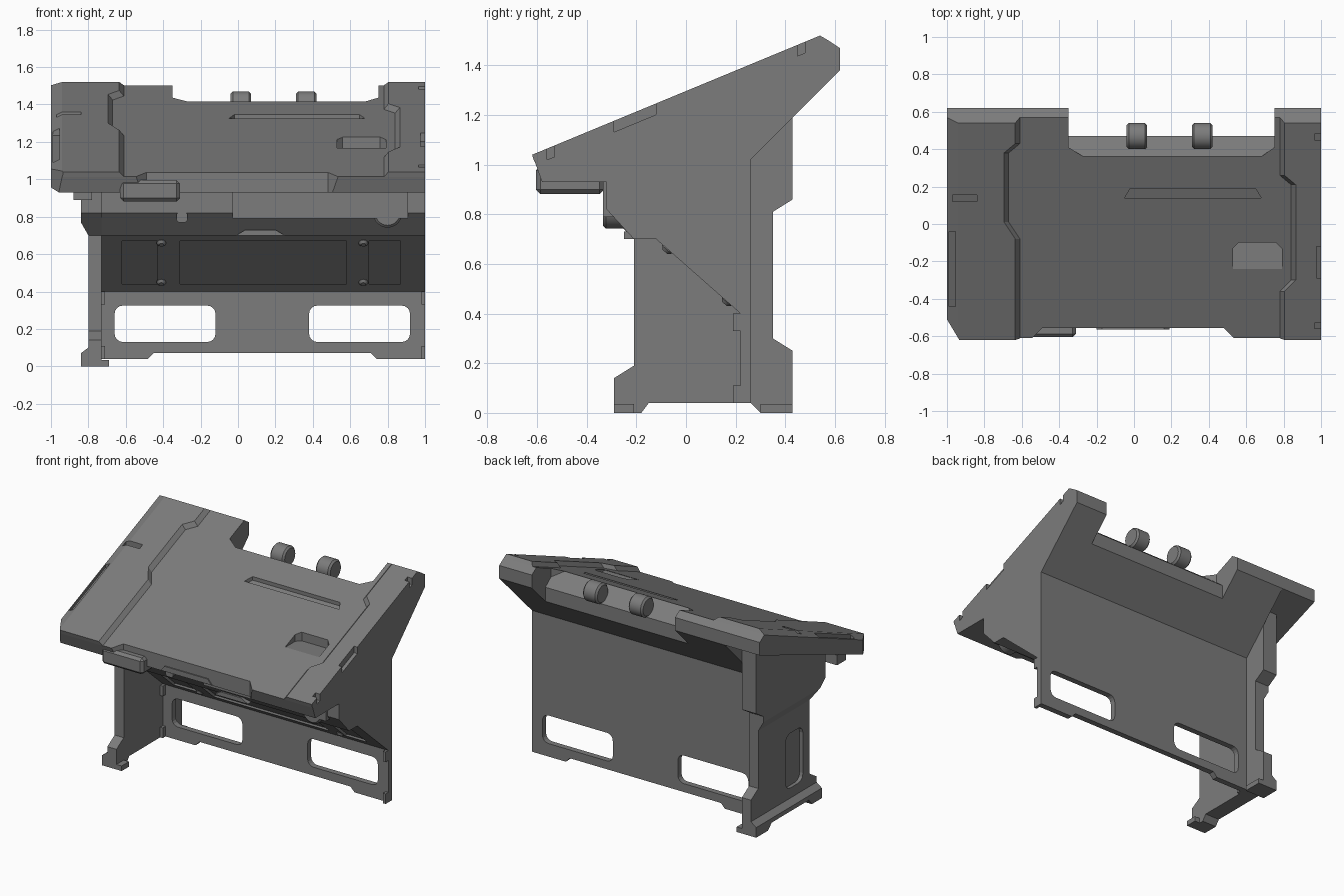
import bpy, bmesh, math
from mathutils import Vector, Matrix

cube = bpy.data.objects.get("Cube")
if cube:
    bpy.data.objects.remove(cube)

grey = bpy.data.materials.new("panel_grey")
grey.use_nodes = True
grey.diffuse_color = (0.2, 0.2, 0.2, 1)
grey.node_tree.nodes["Principled BSDF"].inputs["Base Color"].default_value = (0.2, 0.2, 0.2, 1)


def finish(name, bm):
    bmesh.ops.recalc_face_normals(bm, faces=bm.faces)
    mesh = bpy.data.meshes.new(name)
    bm.to_mesh(mesh)
    bm.free()
    mesh.materials.append(grey)
    ob = bpy.data.objects.new(name, mesh)
    bpy.context.collection.objects.link(ob)
    return ob


def loft(name, ring_a, ring_b):
    """Closed solid between two rings with equal point counts."""
    bm = bmesh.new()
    a = [bm.verts.new(p) for p in ring_a]
    b = [bm.verts.new(p) for p in ring_b]
    bm.faces.new(a)
    bm.faces.new(b)
    for i in range(len(a)):
        j = (i + 1) % len(a)
        bm.faces.new((a[i], a[j], b[j], b[i]))
    return finish(name, bm)


def side_prism(name, pts, x0, x1, pts_far=None):
    return loft(name, [(x0, y, z) for y, z in pts], [(x1, y, z) for y, z in pts_far or pts])


def plan_prism(name, pts, low, high, pts_top=None):
    return loft(name, [(x, y, low(y)) for x, y in pts],
                [(x, y, high(y)) for x, y in pts_top or pts])


def front_prism(name, pts, y0, y1):
    return loft(name, [(x, y0, z) for x, z in pts], [(x, y1, z) for x, z in pts])


def box(name, x, y, z, bevel=0, axis=None, segments=1):
    bm = bmesh.new()
    bmesh.ops.create_cube(bm, size=1)
    for v in bm.verts:
        v.co = [r[0] + (c + 0.5) * (r[1] - r[0]) for c, r in zip(v.co, (x, y, z))]
    if bevel:
        edges = [e for e in bm.edges if axis is None
                 or abs((e.verts[0].co - e.verts[1].co).normalized()[axis]) > 0.9]
        bmesh.ops.bevel(bm, geom=edges, offset=bevel, segments=segments, affect='EDGES', profile=0.5)
    return finish(name, bm)


def drum(name, centre, radius, length, axis):
    bm = bmesh.new()
    bmesh.ops.create_cone(bm, cap_ends=True, segments=32, radius1=radius, radius2=radius, depth=length)
    rims = [e for e in bm.edges if abs(e.verts[0].co.z - e.verts[1].co.z) < 1e-5]
    bmesh.ops.bevel(bm, geom=rims, offset=0.012, segments=1, affect='EDGES')
    rot = Vector((0, 0, 1)).rotation_difference(Vector(axis)).to_matrix().to_4x4()
    bmesh.ops.transform(bm, matrix=Matrix.Translation(centre) @ rot, verts=bm.verts)
    ob = finish(name, bm)
    bpy.ops.object.select_all(action='DESELECT')
    ob.select_set(True)
    bpy.context.view_layer.objects.active = ob
    bpy.ops.object.shade_smooth_by_angle(angle=math.radians(30))
    return ob


def cut(ob, cutters):
    for c in cutters:
        m = ob.modifiers.new("cut", 'BOOLEAN')
        m.operation, m.solver, m.object = 'DIFFERENCE', 'EXACT', c
    bpy.context.view_layer.update()
    result = bpy.data.meshes.new_from_object(ob.evaluated_get(bpy.context.evaluated_depsgraph_get()))
    ob.modifiers.clear()
    ob.data = result


def top(y):
    return 1.04 + (y + 0.62) * 0.414


def deck(y):
    return top(y) - 0.03


def above(y):
    return 1.8


# Cutters for the sloping desk
rear_gap = box("rear_gap_cutter", (-0.35, 0.75), (0.47, 0.8), (0.9, 1.8))
rear_ledge = plan_prism("rear_ledge_cutter", [(-0.35, 0.48), (-0.35, 0.41), (-0.27, 0.36),
                        (0.68, 0.36), (0.75, 0.41), (0.75, 0.48)],
                        lambda y: 1.416 - (y - 0.36) * 0.8, above)
front_gap = plan_prism("front_gap_cutter", [(-0.56, -0.7), (-0.55, -0.615), (-0.49, -0.555),
                       (0.48, -0.555), (0.54, -0.615), (0.55, -0.7)], lambda y: 0.8, above)
corner = plan_prism("corner_cutter", [(-1.06, -0.41), (-0.9, -0.677), (-1.06, -0.7)],
                    lambda y: 0.8, above)
groove = plan_prism("groove_cutter", [(-0.05, 0.14), (0.68, 0.14), (0.65, 0.19), (-0.02, 0.19)],
                    lambda y: deck(y) - 0.025, above)
scoop = plan_prism("scoop_cutter", [(0.53, -0.24), (0.79, -0.24), (0.79, -0.13), (0.76, -0.1),
                   (0.56, -0.1), (0.53, -0.13)], lambda y: 1.165, above)
edge_slots = [plan_prism("edge_slot_cutter", [(x0, y0), (x1, y0), (x1, y1), (x0, y1)],
                         lambda y: top(y) - 0.045, above)
              for x0, x1, y0, y1 in [(-0.97, -0.84, 0.12, 0.155), (-0.99, -0.955, -0.44, -0.04),
                                     (0.975, 1.05, -0.29, -0.12), (0.965, 1.05, 0.45, 0.48),
                                     (0.965, 1.05, -0.56, -0.53)]]

# Desk overhang and main body, each an extruded side profile
desk_top = [(0.62, 1.38), (0.62, 1.47), (0.57, deck(0.57)), (-0.61, deck(-0.61)), (-0.58, 0.93)]
overhang = side_prism("desk_overhang", desk_top, -1, -0.73)
body = side_prism("console_body", desk_top + [(-0.32, 0.93), (-0.32, 0.82), (-0.21, 0.7),
                  (-0.12, 0.7), (0.22, 0.4), (0.22, 0.04), (0.26, 0.04), (0.26, 1.02)], -0.73, 1)

# Openings in the back panel, its raised bottom edge and the knee pockets
windows = [box("window_cutter", (x, x + 0.54), (0.1, 0.4), (0.13, 0.325), 0.045, 1, 4)
           for x in (-0.66, 0.38)]
bottom_gap = front_prism("bottom_gap_cutter", [(-0.49, 0.03), (-0.45, 0.072), (0.71, 0.072),
                         (0.75, 0.03)], 0.1, 0.4)
pocket_profile = [(-0.13, 0.67), (-0.06, 0.67), (0.2, 0.44), (0.13, 0.44)]
pockets = [side_prism("knee_pocket_cutter", pocket_profile, a, b)
           for a, b in [(-0.31, 0.58), (-0.62, -0.43), (0.7, 0.87)]]
cut(overhang, [corner, edge_slots[0], edge_slots[1]])
cut(body, [rear_gap, rear_ledge, front_gap, groove, scoop, bottom_gap] + windows + pockets + edge_slots[2:])

# Raised side plates of the desk with jogged, bevelled inner edges
left_jog = [(-0.61, 0.57), (-0.61, 0.43), (-0.67, 0.38), (-0.67, 0.01), (-0.61, -0.08), (-0.61, -0.612)]
right_jog = [(0.78, 0.57), (0.78, 0.26), (0.84, 0.21), (0.84, -0.3), (0.78, -0.36), (0.78, -0.612)]


def plate(name, jog, outer_low, outer_high, shift):
    low = jog + [(outer_low, -0.612), (outer_low, 0.57)]
    high = [(x + shift, {0.57: 0.54, -0.612: -0.62}.get(y, y)) for x, y in jog]
    high += [(outer_high, -0.62), (outer_high, 0.54)]
    return plan_prism(name, low, deck, top, high)


left_plate = plate("left_desk_plate", left_jog, -1, -0.94, -0.025)
cut(left_plate, [corner] + edge_slots[:2])
right_plate = plate("right_desk_plate", right_jog, 1, 1, 0.025)
cut(right_plate, [rear_gap, scoop] + edge_slots[2:])

# Side leg with wider head and foot
leg = side_prism("side_leg", [(-0.29, 0), (-0.18, 0), (-0.15, 0.04), (0.26, 0.04), (0.3, 0),
                 (0.43, 0), (0.43, 0.25), (0.35, 0.3), (0.35, 0.9), (-0.21, 0.9),
                 (-0.21, 0.19), (-0.29, 0.14)], -0.8, -0.73)
leg_slot = box("leg_slot_cutter", (-0.9, -0.775), (-0.14, 0.05), (0.17, 0.55), 0.05, 0, 3)
cut(leg, [leg_slot])
head = [(-0.33, 1.04), (-0.33, 0.82)]
head_back = [(0.35, 0.81), (0.43, 0.86), (0.43, 1.32)]
head_inner = head + [(-0.21, 0.7), (0.35, 0.7)] + head_back
head_outer = head + [(-0.27, 0.77), (0.35, 0.77)] + head_back
side_prism("leg_head", head_inner, -0.73, -0.8)
side_prism("leg_head_flare", head_inner, -0.8, -0.84, head_outer)
foot = [(-0.29, 0), (-0.18, 0), (-0.15, 0.04), (0.26, 0.04), (0.3, 0), (0.43, 0)]
side_prism("foot_flange", foot + [(0.43, 0.1), (-0.29, 0.1)], -0.8, -0.84,
           foot + [(0.43, 0.07), (-0.29, 0.07)])
for name, y in (("front_toe", (-0.29, -0.21)), ("back_toe", (0.3, 0.43))):
    box(name, (-0.73, -0.69), y, (0, 0.035))

# Rear rollers
for name, x in (("left_roller", 0.365), ("right_roller", 0.015)):
    drum(name, (x, 0.47, 1.4), 0.07, 0.11, (1, 0, 0))

# Front fittings
drum("front_knob", (0.8, -0.26, 0.82), 0.078, 0.15, (0, 1, 0))
box("front_handle", (-0.63, -0.31), (-0.605, -0.33), (0.882, 0.995), 0.018)
box("drawer_front", (-0.03, 0.91), (-0.335, -0.25), (0.79, 0.935))
box("small_button", (-0.33, -0.27), (-0.325, -0.25), (0.77, 0.825), 0.012, 1)
box("corner_stop", (-0.88, -0.78), (-0.5, -0.4), (0.89, 0.96))
front_prism("lip_plate", [(-0.2, 0.935), (0.19, 0.935), (0.16, 0.97), (-0.17, 0.97)], -0.563, -0.55)
front_prism("lower_latch", [(-0.01, 0.7), (0.25, 0.7), (0.2, 0.73), (0.04, 0.73)], -0.25, -0.2)

# Knee panel studs and panel end tabs
for x in (-0.41, 0.67):
    for y, z in ((-0.075, 0.66), (0.165, 0.45)):
        drum("knee_stud", (x, y, z), 0.025, 0.03, (0, -0.66, -0.75))
for x in (-0.73, 0.98):
    for z in (0.04, 0.33):
        box("panel_tab", (x, x + 0.02), (0.19, 0.23), (z, z + 0.07))

for c in [rear_gap, rear_ledge, front_gap, corner, groove, scoop, bottom_gap, leg_slot] \
        + edge_slots + windows + pockets:
    bpy.data.objects.remove(c)
